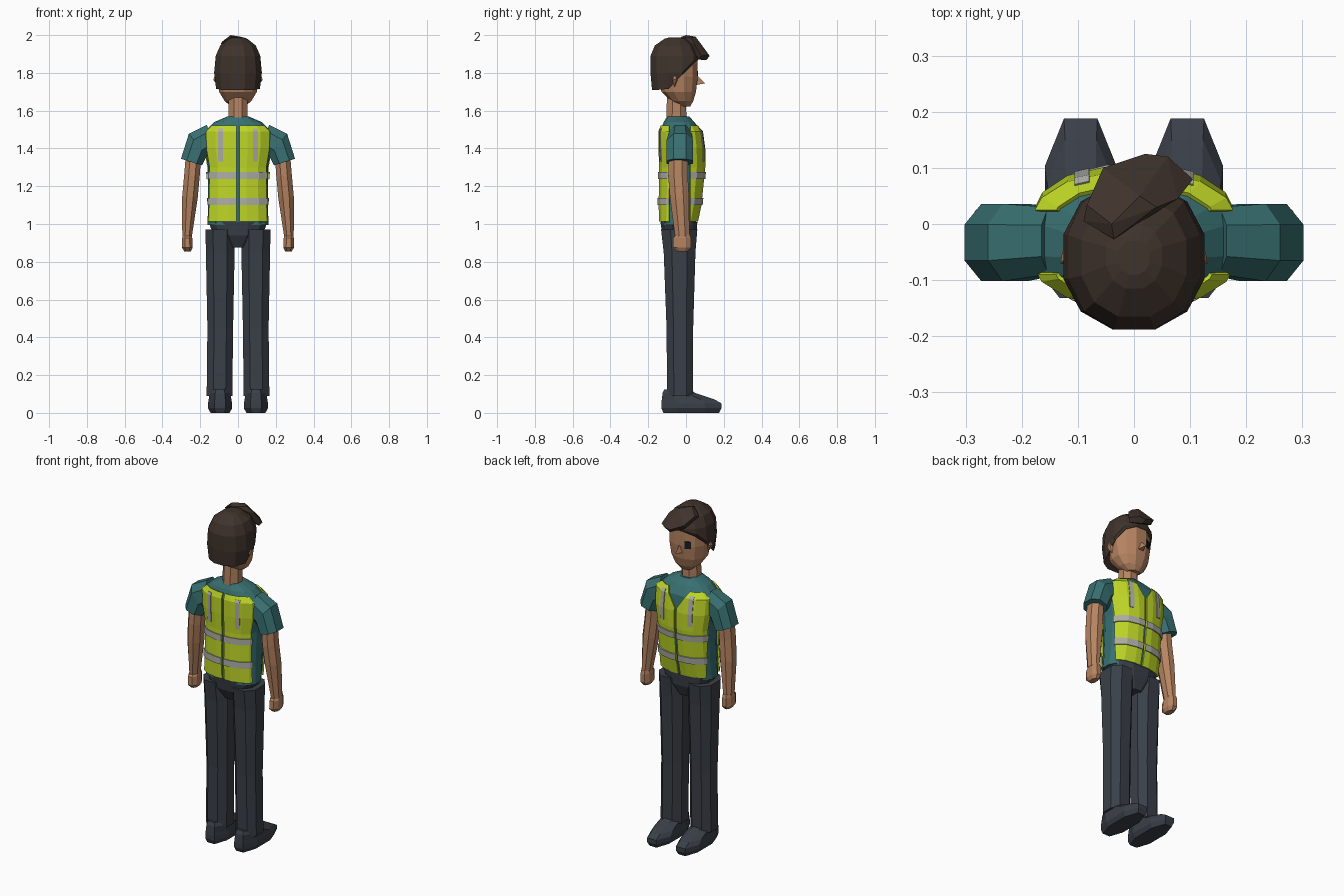
import bpy, bmesh, math
from mathutils import Vector, Matrix

if "Cube" in bpy.data.objects:
    bpy.data.objects.remove(bpy.data.objects["Cube"])


def material(name, rgb):
    m = bpy.data.materials.new(name)
    m.diffuse_color = (*rgb, 1)
    m.use_nodes = True
    m.node_tree.nodes["Principled BSDF"].inputs["Base Color"].default_value = m.diffuse_color
    return m


SKIN = material("skin", (0.47, 0.23, 0.12))
HAIR = material("dark brown hair", (0.05, 0.033, 0.025))
TEAL = material("teal shirt", (0.04, 0.16, 0.165))
LIME = material("lime vest", (0.52, 0.68, 0.02))
GREY = material("reflective grey", (0.42, 0.42, 0.38))
DARK = material("dark trousers", (0.042, 0.051, 0.065))
EYE = material("eye black", (0.01, 0.012, 0.018))


def finish(name, bm, mat):
    me = bpy.data.meshes.new(name)
    bm.to_mesh(me)
    bm.free()
    me.materials.append(mat)
    ob = bpy.data.objects.new(name, me)
    bpy.context.collection.objects.link(ob)
    return ob


def loft(rings, sides=8, power=2.0, mirror=1, grow=0.0):
    """Closed flat-sided tube. Each ring: (xa, za, xb, zb, ymin, ymax)."""
    ang = [2 * math.pi * (k + 0.5) / sides for k in range(sides)]
    def sup(v):
        return math.copysign(abs(v) ** (2 / power), v) if abs(v) > 1e-6 else 0
    us = [sup(math.cos(a)) for a in ang]
    vs = [sup(math.sin(a)) for a in ang]
    mu, mv = max(us), max(vs)
    bm = bmesh.new()
    rows = []
    for xa, za, xb, zb, y0, y1 in rings:
        xa, xb, y0, y1 = xa - grow, xb + grow, y0 - grow, y1 + grow
        row = []
        for u, v in zip(us, vs):
            t = (u / mu + 1) / 2
            y = (y0 + y1) / 2 + (y1 - y0) / 2 * v / mv
            row.append(bm.verts.new(((xa + (xb - xa) * t) * mirror, y, za + (zb - za) * t)))
        rows.append(row)
    for a, b in zip(rows, rows[1:]):
        for k in range(sides):
            j = (k + 1) % sides
            bm.faces.new((a[k], a[j], b[j], b[k]))
    bm.faces.new(rows[0])
    bm.faces.new(rows[-1])
    bmesh.ops.recalc_face_normals(bm, faces=bm.faces[:])
    return bm


def level(*rows):
    """Symmetric horizontal rings from (z, half width, ymin, ymax)."""
    return [(-w, z, w, z, y0, y1) for z, w, y0, y1 in rows]


def upright(*rows):
    """Off-centre horizontal rings from (z, xmin, xmax, ymin, ymax)."""
    return [(a, z, b, z, y0, y1) for z, a, b, y0, y1 in rows]


def hull(name, points, mat):
    bm = bmesh.new()
    vs = [bm.verts.new(p) for p in points]
    r = bmesh.ops.convex_hull(bm, input=vs)
    bmesh.ops.delete(bm, geom=[v for v in r["geom_interior"] if isinstance(v, bmesh.types.BMVert)],
                     context='VERTS')
    bmesh.ops.recalc_face_normals(bm, faces=bm.faces[:])
    return finish(name, bm, mat)


# Torso
TORSO = level((0.995, 0.162, -0.132, 0.05), (1.10, 0.158, -0.135, 0.072), (1.30, 0.158, -0.132, 0.092),
              (1.40, 0.176, -0.136, 0.092), (1.49, 0.178, -0.136, 0.08), (1.54, 0.125, -0.118, 0.045),
              (1.57, 0.055, -0.10, 0.015))
finish("shirt", loft(TORSO, 16, 2.5), TEAL)


def torso_shell(name, grow, planes, keep, mat, thick):
    """Cut a grown copy of the torso along planes and keep faces by rule."""
    bm = loft(TORSO, 16, 2.5, grow=grow)
    for co, no in planes:
        bmesh.ops.bisect_plane(bm, geom=bm.verts[:] + bm.edges[:] + bm.faces[:],
                               plane_co=co, plane_no=no, dist=1e-5)
    drop = [f for f in bm.faces if not keep(f.calc_center_median())]
    bmesh.ops.delete(bm, geom=drop, context='FACES')
    ob = finish(name, bm, mat)
    mod = ob.modifiers.new("thickness", 'SOLIDIFY')
    mod.thickness, mod.offset = thick, -1
    return ob


def cuts(axis, *values):
    n = Vector((axis == 0, axis == 1, axis == 2))
    return [(n * v, n) for v in values]


def panel(c):
    return abs(c.x) > 0.007 and not (-0.09 < c.y < 0.025)


# Vest panels with open sides, centre seams and a V neck at the face side
neck_cut = [((0, 0, 1.41), (s * 1.57, 0, -1)) for s in (1, -1)]
torso_shell("vest", 0.01, cuts(0, -0.007, 0.007) + cuts(1, -0.09, 0.025) + cuts(2, 1.012, 1.522) + neck_cut,
            lambda c: panel(c) and 1.012 < c.z < 1.522 and (c.y < 0 or c.z < 1.41 + 1.57 * abs(c.x)),
            LIME, 0.008)

# Reflective bands and shoulder straps
BANDS = (1.10, 1.138, 1.238, 1.274)
torso_shell("reflective_bands", 0.016, cuts(0, -0.007, 0.007) + cuts(1, -0.09, 0.025) + cuts(2, *BANDS),
            lambda c: panel(c) and (BANDS[0] < c.z < BANDS[1] or BANDS[2] < c.z < BANDS[3]), GREY, 0.006)
torso_shell("reflective_straps", 0.014, cuts(0, -0.106, -0.08, 0.08, 0.106) + cuts(2, 1.33, 1.505),
            lambda c: 0.08 < abs(c.x) < 0.106 and 1.33 < c.z < 1.505, GREY, 0.004)

# Hips
finish("hips", loft(level((0.875, 0.05, -0.09, 0.03), (0.94, 0.13, -0.125, 0.055), (1.01, 0.155, -0.135, 0.06)),
                    12, 2.5), DARK)

# Limbs, mirrored
SLEEVE = [(0.12, 1.39, 0.165, 1.525, -0.09, 0.03), (0.165, 1.36, 0.26, 1.478, -0.102, 0.036),
          (0.19, 1.31, 0.302, 1.345, -0.102, 0.036)]
ARM = [(0.195, 1.36, 0.275, 1.38, -0.092, 0.01), (0.203, 1.25, 0.285, 1.26, -0.094, 0.01),
       (0.213, 1.14, 0.296, 1.14, -0.085, 0.016), (0.244, 0.935, 0.295, 0.935, -0.058, 0.018)]
HAND = upright((0.945, 0.246, 0.292, -0.05, 0.02), (0.925, 0.242, 0.296, -0.068, 0.026),
               (0.875, 0.24, 0.296, -0.07, 0.026), (0.855, 0.25, 0.285, -0.05, 0.01))
LEG = upright((0.97, 0.02, 0.172, -0.132, 0.06), (0.85, 0.018, 0.17, -0.118, 0.05),
              (0.45, 0.026, 0.162, -0.103, 0.038), (0.09, 0.03, 0.166, -0.10, 0.038))
SHOE = upright((0.0, 0.045, 0.145, -0.12, 0.175), (0.025, 0.031, 0.159, -0.13, 0.188),
               (0.05, 0.031, 0.159, -0.13, 0.188), (0.072, 0.035, 0.155, -0.128, 0.15),
               (0.105, 0.04, 0.15, -0.124, 0.05), (0.125, 0.05, 0.14, -0.115, 0.02))
for s, side in ((1, "right"), (-1, "left")):
    finish(side + "_sleeve", loft(SLEEVE, 8, 2.3, s), TEAL)
    finish(side + "_arm", loft(ARM, 8, 2.0, s), SKIN)
    finish(side + "_hand", loft(HAND, 8, 2.3, s), SKIN)
    finish(side + "_leg", loft(LEG, 8, 2.4, s), DARK)
    finish(side + "_shoe", loft(SHOE, 8, 2.3, s), DARK)
    hull(side + "_ear", [(s * x, y, z) for x, y, z in
         ((0.10, -0.08, 1.76), (0.10, -0.035, 1.77), (0.105, -0.06, 1.725),
          (0.131, -0.07, 1.765), (0.128, -0.05, 1.77), (0.12, -0.06, 1.79))], SKIN)

# Neck, head and nose
finish("neck", loft(level((1.54, 0.052, -0.105, 0.003), (1.70, 0.048, -0.10, -0.002)), 8), SKIN)
finish("head", loft(level((1.622, 0.035, -0.04, 0.022), (1.65, 0.07, -0.08, 0.038), (1.70, 0.1, -0.13, 0.053),
                          (1.78, 0.113, -0.15, 0.062), (1.88, 0.11, -0.16, 0.062), (1.95, 0.075, -0.13, 0.02)),
                    12, 2.2), SKIN)
hull("nose", [(-0.02, 0.05, 1.735), (0.02, 0.05, 1.735), (0, 0.055, 1.79), (0, 0.102, 1.745)], SKIN)

# Single eye plate
bm = bmesh.new()
bmesh.ops.create_cube(bm, size=1, matrix=Matrix.Translation((-0.05, 0.053, 1.79))
                      @ Matrix.Rotation(math.radians(25), 4, 'Z') @ Matrix.Diagonal((0.034, 0.009, 0.042, 1)))
finish("eye", bm, EYE)

# Hair cap: lower rim rises from the nape to the forehead
bm = loft(level((1.71, 0.116, -0.18, 0.066), (1.80, 0.126, -0.188, 0.072), (1.89, 0.118, -0.188, 0.072),
                (1.945, 0.094, -0.165, 0.045), (1.98, 0.05, -0.115, 0.0), (1.988, 0.028, -0.09, -0.03)), 12, 2.2)
for v in bm.verts:
    t = min(1, max(0, (v.co.y + 0.10) / 0.16))
    rim = 1.71 + 0.16 * t
    if v.co.z < 1.75:
        v.co.z = rim
    elif v.co.z < 1.85:
        v.co.z = max(v.co.z, rim + 0.012)
finish("hair", bm, HAIR)

# Swept fringe
hull("fringe", [(-0.084, 0.034, 1.965), (-0.09, 0.005, 1.955), (-0.036, -0.027, 1.99), (-0.04, 0.0, 2.0),
                (0.01, 0.05, 1.992), (0.04, 0.03, 1.985), (0.078, 0.045, 1.95), (0.105, 0.08, 1.89),
                (0.06, 0.12, 1.895), (0.02, 0.125, 1.89), (-0.055, 0.10, 1.925), (-0.05, 0.085, 1.90),
                (0.03, 0.108, 1.868), (0.09, 0.07, 1.87), (-0.07, 0.02, 1.93)], HAIR)
